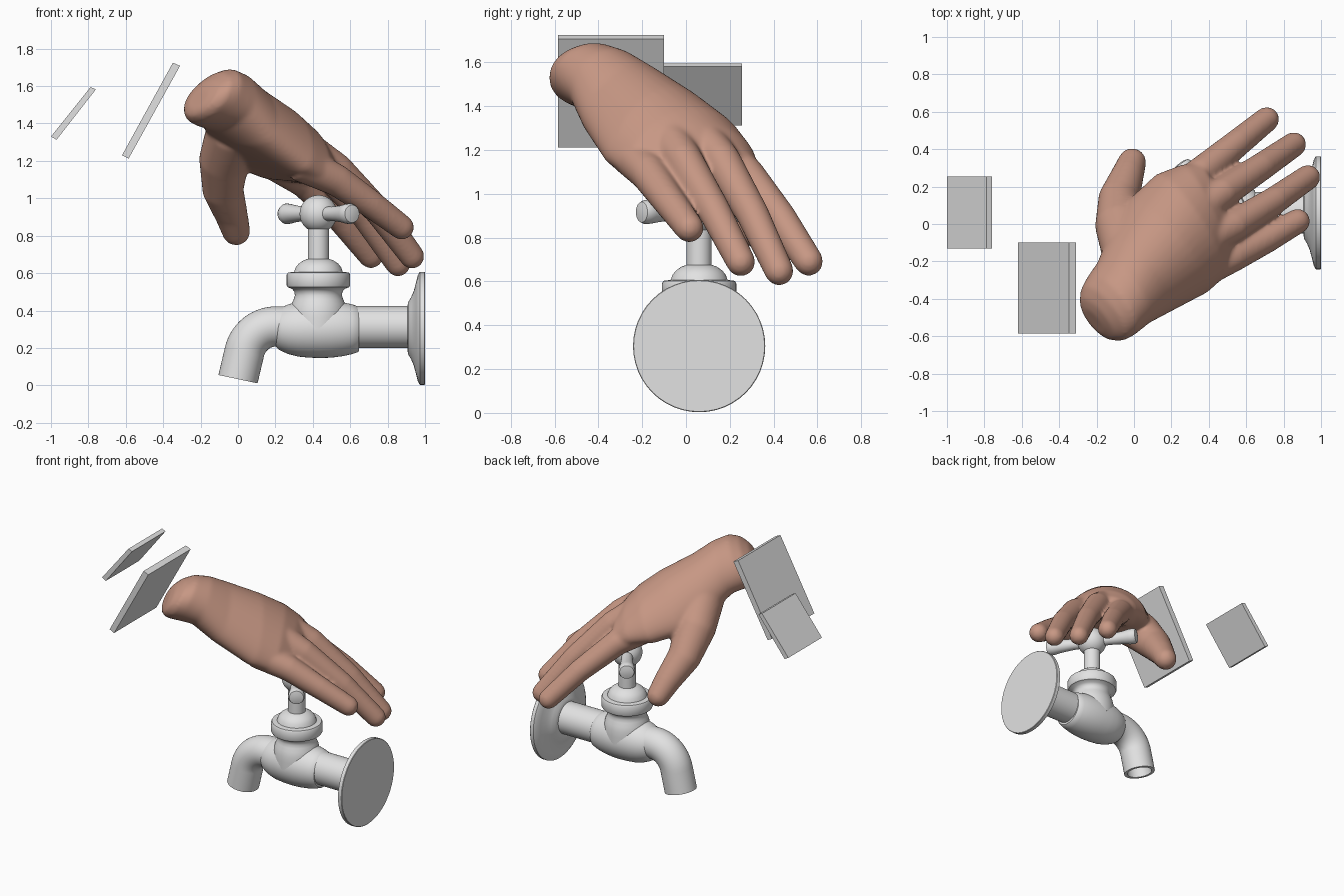
import bpy, bmesh, math
from mathutils import Vector as V

if "Cube" in bpy.data.objects:
    bpy.data.objects.remove(bpy.data.objects["Cube"])

def material(name, rgb):
    m = bpy.data.materials.new(name)
    m.diffuse_color = (*rgb, 1)
    m.use_nodes = True
    m.node_tree.nodes["Principled BSDF"].inputs["Base Color"].default_value = m.diffuse_color
    return m

METAL = material("light_grey", (0.76, 0.76, 0.76))
SKIN = material("skin", (0.57, 0.31, 0.23))

def ring(c, u, v, ru, rv, n=40, drop=0, tilt=0):
    """Ellipse around c; drop bends its sides downward, tilt lowers the +u side."""
    out = []
    for i in range(n):
        a = 2 * math.pi * i / n
        p = V(c) + u * (ru * math.cos(a)) + v * (rv * math.sin(a))
        p.z -= drop * math.cos(a) ** 2 + tilt * math.cos(a)
        out.append(p)
    return out

def skin_rings(bm, rings):
    rows = [[bm.verts.new(p) for p in r] for r in rings]
    n = len(rows[0])
    for a, b in zip(rows, rows[1:]):
        for i in range(n):
            j = (i + 1) % n
            bm.faces.new((a[i], a[j], b[j], b[i]))
    bm.faces.new(rows[0][::-1])
    bm.faces.new(rows[-1])

def finish(name, bm, mat, smooth=True):
    bmesh.ops.recalc_face_normals(bm, faces=bm.faces)
    me = bpy.data.meshes.new(name)
    bm.to_mesh(me)
    bm.free()
    ob = bpy.data.objects.new(name, me)
    bpy.context.collection.objects.link(ob)
    me.materials.append(mat)
    bpy.ops.object.select_all(action='DESELECT')
    bpy.context.view_layer.objects.active = ob
    ob.select_set(True)
    if smooth:
        bpy.ops.object.shade_smooth_by_angle(angle=math.radians(35))
    return ob

def lathe(name, base, axis, profile, n=48):
    """profile: (distance along axis, radius)"""
    axis = V(axis).normalized()
    u = axis.orthogonal().normalized()
    w = axis.cross(u)
    bm = bmesh.new()
    skin_rings(bm, [ring(V(base) + axis * d, u, w, r, r, n) for d, r in profile])
    return finish(name, bm, METAL)

# ---------------- tap ----------------
CX, CY, CZ = 0.43, 0.06, 0.305
lathe("wall_flange", (0, CY, CZ), (1, 0, 0),
      [(0.905, 0.115), (0.91, 0.14), (0.925, 0.165), (0.94, 0.20), (0.953, 0.25),
       (0.962, 0.285), (0.972, 0.302), (0.997, 0.302), (1.0, 0.299)])
lathe("inlet_pipe", (0, CY, 0.312), (1, 0, 0), [(0.6, 0.112), (0.92, 0.112)])
lathe("valve_body", (0, CY, 0.30), (1, 0, 0),
      [(0.20, 0.09), (0.215, 0.107), (0.235, 0.118), (0.27, 0.133), (0.32, 0.146), (0.38, 0.152),
       (0.44, 0.154), (0.50, 0.152), (0.56, 0.144), (0.61, 0.133), (0.642, 0.122),
       (0.648, 0.115), (0.648, 0.09)])
lathe("bonnet", (CX, CY, 0), (0, 0, 1),
      [(0.30, 0.154), (0.36, 0.154), (0.40, 0.151), (0.435, 0.143), (0.46, 0.132), (0.48, 0.126),
       (0.50, 0.128), (0.515, 0.14), (0.525, 0.165), (0.535, 0.17), (0.59, 0.17), (0.603, 0.163),
       (0.607, 0.13), (0.63, 0.122), (0.65, 0.106), (0.668, 0.08), (0.676, 0.057), (0.68, 0.02)])
lathe("stem", (CX, CY, 0), (0, 0, 1), [(0.65, 0.057), (0.87, 0.057)])
lathe("handle_hub", (CX, CY, 0.917), (0, 0, 1),
      [(-0.1 * math.cos(math.pi * k / 20), 0.1 * math.sin(math.pi * k / 20) + 0.0005)
       for k in range(21)])
half = [(0.0, 0.038), (0.13, 0.038), (0.22, 0.045), (0.27, 0.053), (0.30, 0.055),
        (0.318, 0.047), (0.324, 0.02)]
lathe("handle_bar", (CX, CY, 0.917), (0.182, -0.265, 0),
      [(-d, r) for d, r in half[:0:-1]] + half, 32)

# spout: straight run, bend, tilted outlet, then hollow interior
path = [(V((0.26, CY, 0.315)), 0)]
turn = math.radians(78)
R = 0.175
start = V((0.205, CY, 0.315))
for k in range(15):
    a = turn * k / 14
    path.append((start + V((-R * math.sin(a), 0, -R * (1 - math.cos(a)))), a))
end = V((0.0, CY, 0.033))
path.append((end, turn))
inward = V((math.cos(turn), 0, math.sin(turn)))
rs = [0.107] * len(path)
path += [(end, turn), (end + inward * 0.13, turn)]
rs += [0.085, 0.08]
bm = bmesh.new()
skin_rings(bm, [ring(p, V((0, 1, 0)), V((-math.sin(a), 0, math.cos(a))), r, r)
                for (p, a), r in zip(path, rs)])
finish("spout", bm, METAL)

# ---------------- hand ----------------
bm = bmesh.new()
up = V((0.33, 0.29, 0.9)).normalized()
# palm sections: centre, across direction, half width, half thickness, side drop, tilt
palm = [((-0.215, -0.52, 1.53), (0.62, -0.78), 0.08, 0.06, 0.0, -0.01),
        ((-0.20, -0.51, 1.535), (0.62, -0.78), 0.135, 0.105, 0.0, -0.02),
        ((-0.165, -0.48, 1.54), (0.62, -0.78), 0.18, 0.145, 0.0, -0.03),
        ((-0.12, -0.435, 1.54), (0.62, -0.78), 0.20, 0.165, 0.01, -0.035),
        ((-0.05, -0.36, 1.515), (0.64, -0.77), 0.215, 0.165, 0.03, -0.02),
        ((0.03, -0.27, 1.44), (0.66, -0.75), 0.26, 0.175, 0.07, 0.01),
        ((0.18, -0.12, 1.325), (0.66, -0.75), 0.325, 0.185, 0.11, 0.02),
        ((0.30, -0.01, 1.245), (0.56, -0.83), 0.33, 0.165, 0.09, 0.02),
        ((0.38, 0.045, 1.195), (0.43, -0.90), 0.30, 0.13, 0.065, 0.01),
        ((0.44, 0.08, 1.16), (0.36, -0.93), 0.265, 0.085, 0.045, 0),
        ((0.46, 0.09, 1.145), (0.36, -0.93), 0.25, 0.05, 0.04, 0)]
skin_rings(bm, [ring(c, V((*a, 0)).normalized(), up, w, t, 40, d, k)
                for c, a, w, t, d, k in palm])

def digit(pts, radii):
    """Tapering tube with a rounded tip."""
    pts = [V(p) for p in pts]
    rings = []
    for i, p in enumerate(pts):
        t = (pts[min(i + 1, len(pts) - 1)] - pts[max(i - 1, 0)]).normalized()
        side = t.cross(V((0, 0, 1))).normalized()
        top = side.cross(t)
        rings.append(ring(p, side, top, radii[i], radii[i], 24))
    for k in range(1, 6):
        a = math.pi / 2 * k / 5.2
        r = radii[-1] * math.cos(a)
        rings.append(ring(pts[-1] + t * radii[-1] * math.sin(a), side, top, r, r, 24))
    skin_rings(bm, rings)

fingers = [((0.17, 0.12, 1.21), (0.36, 0.275, 1.085), (0.55, 0.43, 0.89), (0.71, 0.56, 0.692)),
           ((0.33, 0.07, 1.25), (0.47, 0.165, 1.15), (0.68, 0.305, 0.905), (0.855, 0.425, 0.648)),
           ((0.38, -0.08, 1.25), (0.53, -0.01, 1.155), (0.75, 0.125, 0.93), (0.93, 0.25, 0.69)),
           ((0.33, -0.26, 1.19), (0.53, -0.17, 1.095), (0.71, -0.08, 0.97), (0.875, 0.015, 0.845))]
for f in fingers:
    digit(f, (0.10, 0.086, 0.075, 0.067))
# thumb
digit([(-0.02, -0.16, 1.36), (-0.075, 0.00, 1.20), (-0.08, 0.14, 1.04),
       (-0.035, 0.26, 0.91), (-0.01, 0.33, 0.823)], (0.15, 0.135, 0.11, 0.088, 0.076))

hand = finish("hand", bm, SKIN, False)
rm = hand.modifiers.new("fuse", 'REMESH')
rm.mode = 'VOXEL'
rm.voxel_size = 0.011
rm.use_smooth_shade = True
sm = hand.modifiers.new("soften", 'SMOOTH')
sm.factor = 0.5
sm.iterations = 14
for m in ("fuse", "soften"):
    bpy.ops.object.modifier_apply(modifier=m)

# ---------------- floating plates ----------------
def plate(name, corners, y0, y1):
    bm = bmesh.new()
    skin_rings(bm, [[V((x, y, z)) for x, z in corners] for y in (y0, y1)])
    finish(name, bm, METAL, False)

plate("large_plate", [(-0.62, 1.23), (-0.585, 1.212), (-0.31, 1.708), (-0.348, 1.725)], -0.585, -0.10)
plate("small_plate", [(-1.0, 1.33), (-0.97, 1.313), (-0.76, 1.582), (-0.788, 1.595)], -0.13, 0.255)
